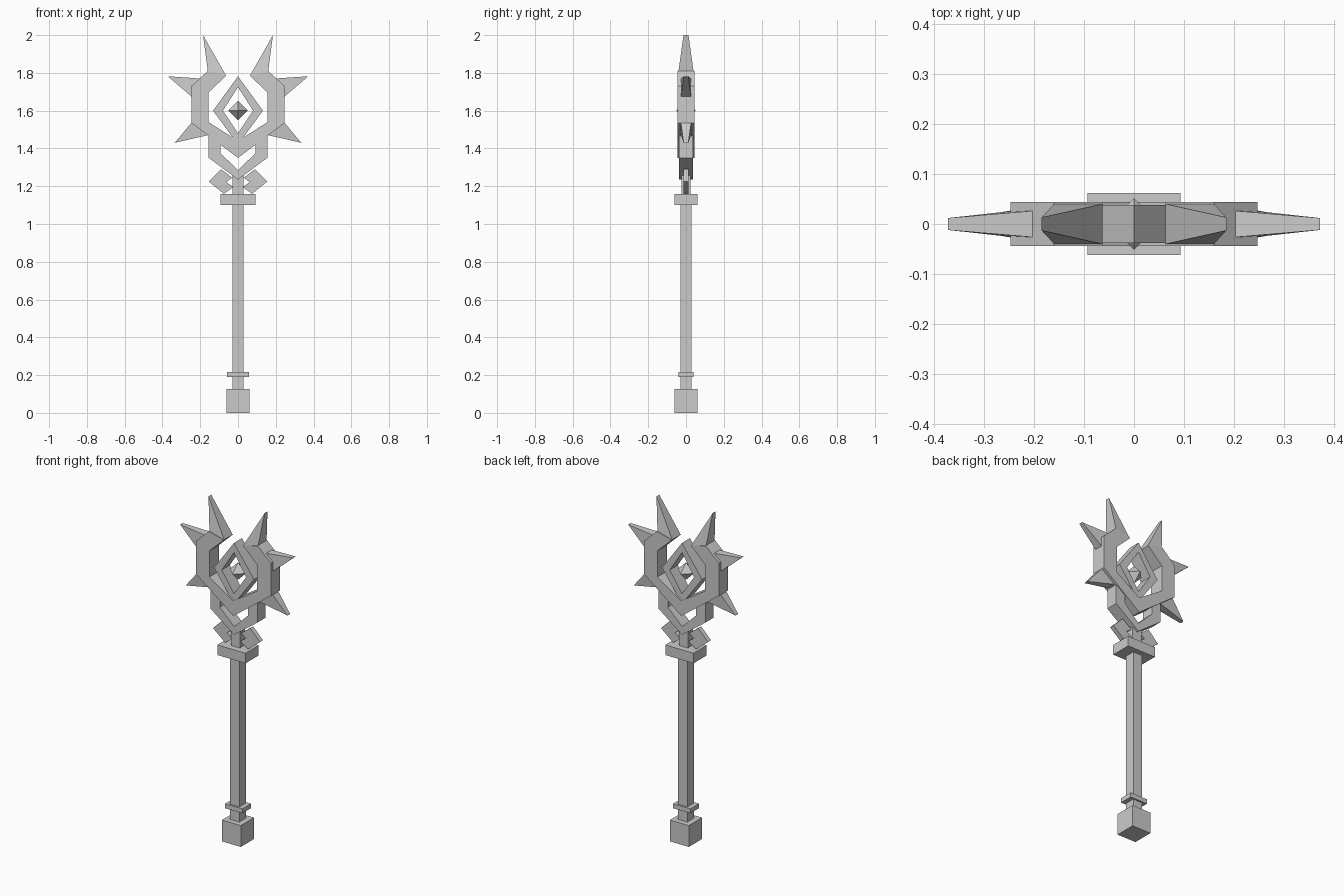
import bpy
import bmesh
from mathutils import Vector

cube = bpy.data.objects.get("Cube")
if cube:
    bpy.data.objects.remove(cube, do_unlink=True)

grey = bpy.data.materials.new("plain_grey")
grey.use_nodes = True
GREY = (0.6, 0.6, 0.6, 1)
grey.diffuse_color = GREY
grey.node_tree.nodes["Principled BSDF"].inputs["Base Color"].default_value = GREY


def finish(name, bm):
    bmesh.ops.recalc_face_normals(bm, faces=bm.faces)
    mesh = bpy.data.meshes.new(name)
    bm.to_mesh(mesh)
    bm.free()
    mesh.materials.append(grey)
    obj = bpy.data.objects.new(name, mesh)
    bpy.context.collection.objects.link(obj)
    return obj


def mirror(obj):
    mod = obj.modifiers.new("mirror", 'MIRROR')
    mod.use_mirror_merge = True
    return obj


def box(name, hx, hy, z0, z1):
    bm = bmesh.new()
    bmesh.ops.create_cube(bm, size=1)
    for v in bm.verts:
        v.co = (v.co.x * 2 * hx, v.co.y * 2 * hy, (z0 + z1) / 2 + v.co.z * (z1 - z0))
    return finish(name, bm)


def band(name, outer, inner, depth):
    """Strip between two matching paths in XZ, given depth in Y; open at x = 0."""
    bm = bmesh.new()
    rings = []
    for o, i in zip(outer, inner):
        rings.append([bm.verts.new((x, y, z)) for (x, z), y in
                      ((o, -depth), (i, -depth), (i, depth), (o, depth))])
    for a, b in zip(rings, rings[1:]):
        for k in range(4):
            n = (k + 1) % 4
            bm.faces.new((a[k], a[n], b[n], b[k]))
    for ring in (rings[0], rings[-1]):
        if any(abs(v.co.x) > 0.001 for v in ring):
            bm.faces.new(ring)
    return mirror(finish(name, bm))


def spike(name, base_a, base_b, tip, wide, narrow):
    """Wedge with a rectangular base, running to a short edge at the tip."""
    bm = bmesh.new()
    a, b, t = [[bm.verts.new((x, y, z)) for y in (-w, w)]
               for (x, z), w in ((base_a, wide), (base_b, wide), (tip, narrow))]
    bm.faces.new((a[0], b[0], t[0]))
    bm.faces.new((a[1], t[1], b[1]))
    for p, q in ((a, b), (b, t), (t, a)):
        bm.faces.new((p[0], p[1], q[1], q[0]))
    return mirror(finish(name, bm))


# Handle
box("pommel", 0.062, 0.062, 0, 0.127)
box("shaft", 0.03, 0.03, 0.12, 1.12)
box("handle_ring", 0.057, 0.04, 0.19, 0.217)
box("collar", 0.093, 0.062, 1.1, 1.16)
box("neck", 0.03, 0.025, 1.15, 1.27)

# Small angular loops beside the neck
band("neck_loops",
     [(0.09, 1.29), (0.155, 1.225), (0.075, 1.16)],
     [(0.03, 1.245), (0.062, 1.222), (0.025, 1.195)], 0.014)

# Lower bracket under the head
band("lower_bracket",
     [(0.155, 1.48), (0.155, 1.35), (0, 1.235)],
     [(0.093, 1.43), (0.093, 1.375), (0, 1.285)], 0.037)

# Large open claw
band("claw",
     [(0.16, 1.81), (0.247, 1.73), (0.247, 1.535), (0, 1.35)],
     [(0.063, 1.785), (0.157, 1.695), (0.157, 1.54), (0, 1.44)], 0.044)

# Spikes around the claw
spike("horns", (0.16, 1.81), (0.063, 1.785), (0.185, 2.0), 0.04, 0.013)
spike("upper_spikes", (0.235, 1.665), (0.195, 1.77), (0.372, 1.782), 0.027, 0.012)
spike("lower_spikes", (0.247, 1.535), (0.16, 1.47), (0.335, 1.43), 0.027, 0.012)

# Diamond frame and floating gem
band("diamond_frame",
     [(0, 1.782), (0.132, 1.6), (0, 1.42)],
     [(0, 1.725), (0.08, 1.6), (0, 1.48)], 0.038)
bm = bmesh.new()
bmesh.ops.create_uvsphere(bm, u_segments=4, v_segments=2, radius=0.052)
bmesh.ops.translate(bm, verts=bm.verts, vec=Vector((0, 0, 1.6)))
finish("gem", bm)
